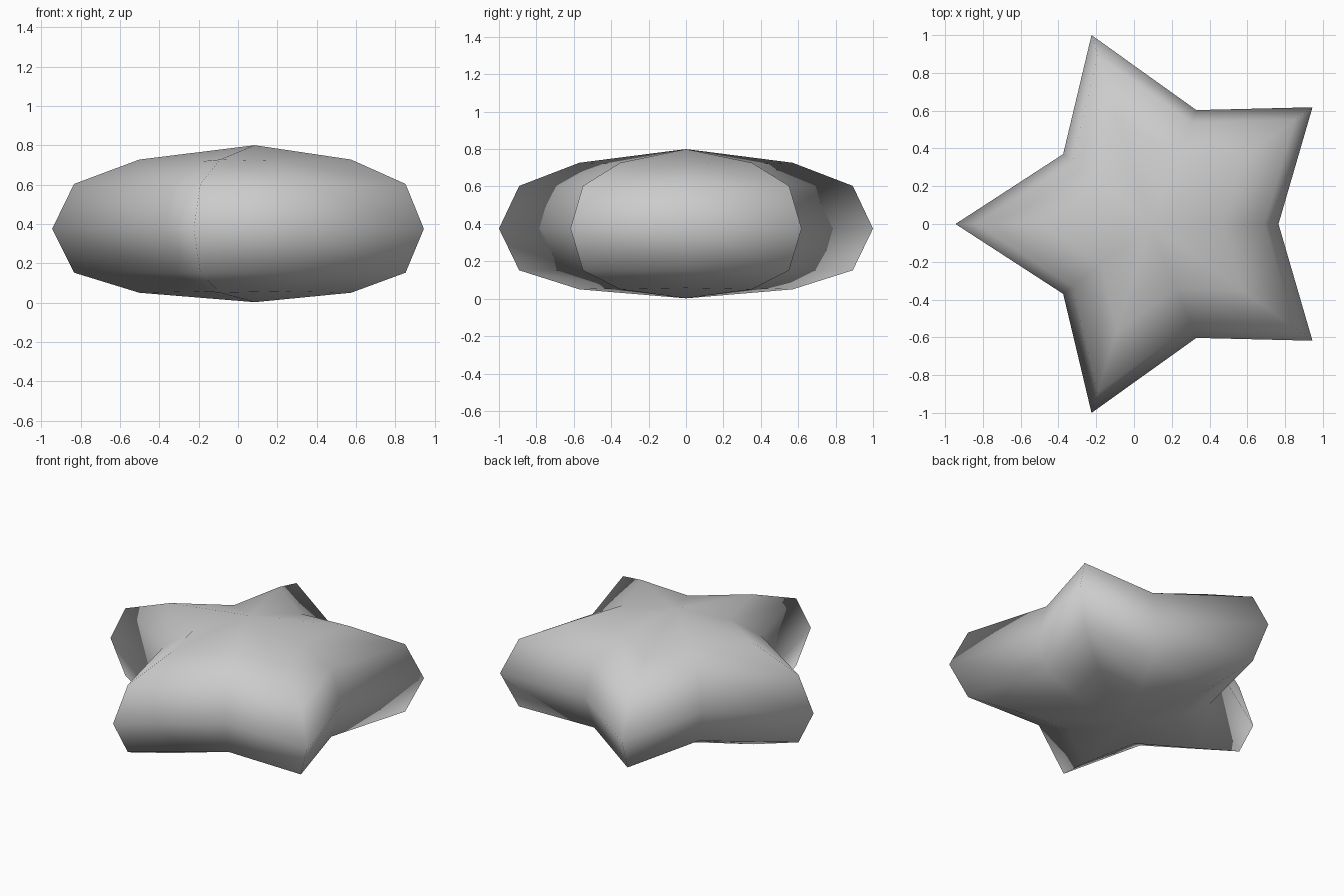
import bpy, bmesh

if "Cube" in bpy.data.objects:
    bpy.data.objects.remove(bpy.data.objects["Cube"])

# Puffy five-pointed star: one outline repeated as scaled rings plus two poles
CX = 0.085
half = [(-0.945, 0), (-0.375, 0.37), (-0.225, 1.0), (0.33, 0.603), (0.945, 0.618), (0.765, 0)]
outline = half + [(x, -y) for x, y in reversed(half[1:-1])]

# (scale, z at tips, z at notches)
rings = [(0.57, 0.05, 0.058), (0.892, 0.152, 0.152), (1.0, 0.375, 0.375),
         (0.892, 0.603, 0.603), (0.57, 0.727, 0.719)]

bm = bmesh.new()
loops = []
for s, z_tip, z_notch in rings:
    loops.append([bm.verts.new((CX + (x - CX) * s, y * s, z_notch if i % 2 else z_tip))
                  for i, (x, y) in enumerate(outline)])
bottom = bm.verts.new((CX, 0, 0.002))
top = bm.verts.new((CX, 0, 0.8))

# Side bands and end fans
n = len(outline)
for i in range(n):
    j = (i + 1) % n
    for a, b in zip(loops, loops[1:]):
        bm.faces.new((a[i], a[j], b[j], b[i]))
    bm.faces.new((bottom, loops[0][j], loops[0][i]))
    bm.faces.new((top, loops[-1][i], loops[-1][j]))
bmesh.ops.recalc_face_normals(bm, faces=bm.faces[:])
for f in bm.faces:
    f.smooth = True

mesh = bpy.data.meshes.new("star")
bm.to_mesh(mesh)
bm.free()
star = bpy.data.objects.new("star", mesh)
bpy.context.collection.objects.link(star)
